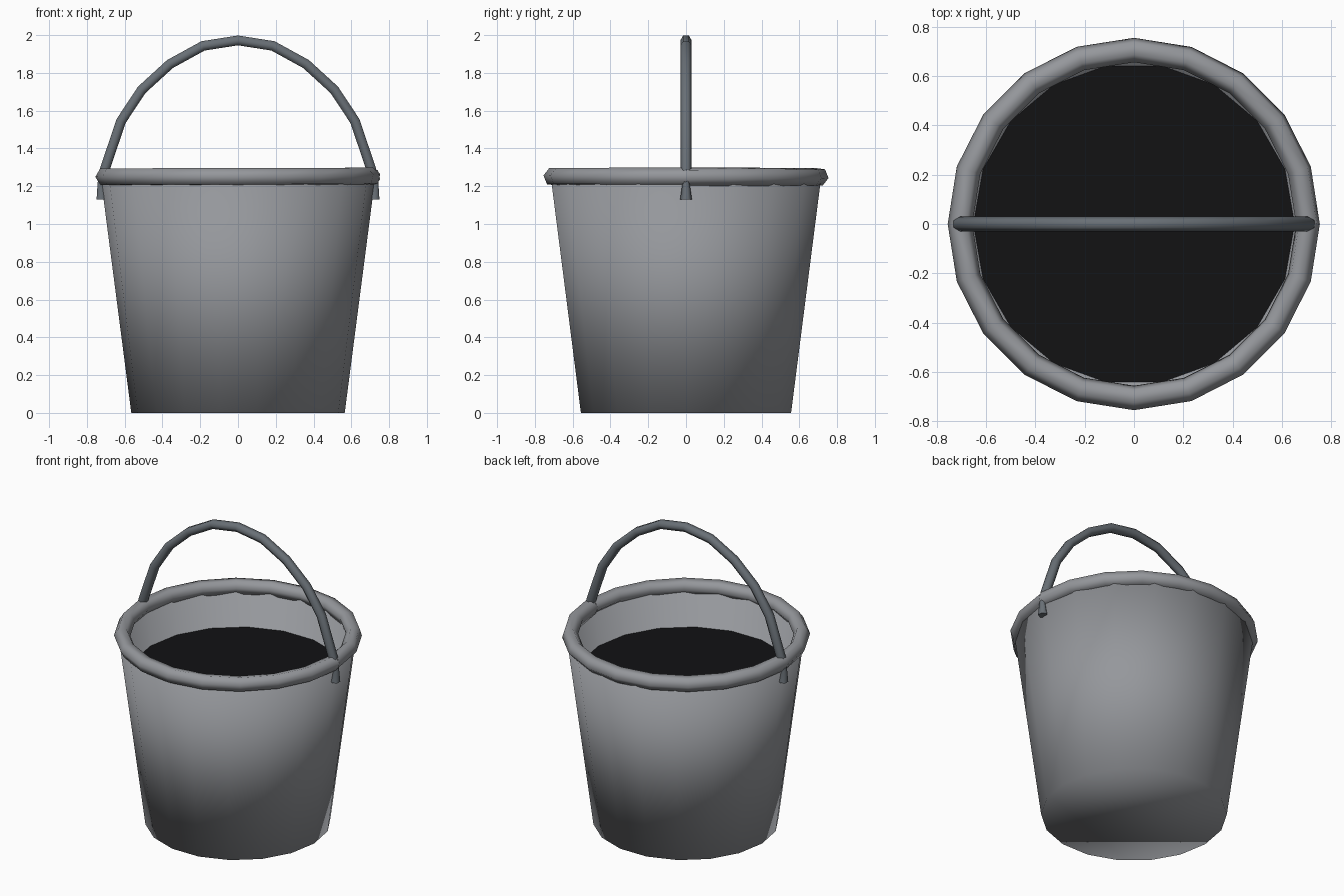
import bpy, bmesh
from math import sin, cos, pi, radians
from mathutils import Vector

if "Cube" in bpy.data.objects:
    bpy.data.objects.remove(bpy.data.objects["Cube"])


def material(name, rgb):
    m = bpy.data.materials.new(name)
    m.diffuse_color = (*rgb, 1)
    m.use_nodes = True
    m.node_tree.nodes["Principled BSDF"].inputs["Base Color"].default_value = m.diffuse_color
    return m


metal = material("bucket_grey", (0.30, 0.31, 0.33))
dark_metal = material("handle_grey", (0.14, 0.16, 0.18))
black = material("dark_liquid", (0.006, 0.006, 0.007))


def finish(name, bm, mat, smooth_angle=None):
    bmesh.ops.recalc_face_normals(bm, faces=bm.faces)
    mesh = bpy.data.meshes.new(name)
    bm.to_mesh(mesh)
    bm.free()
    mesh.materials.append(mat)
    ob = bpy.data.objects.new(name, mesh)
    bpy.context.collection.objects.link(ob)
    for p in mesh.polygons:
        p.use_smooth = True
    if smooth_angle:
        bpy.ops.object.select_all(action='DESELECT')
        ob.select_set(True)
        bpy.context.view_layer.objects.active = ob
        bpy.ops.object.shade_smooth_by_angle(angle=radians(smooth_angle))
    return ob


def loft(bm, rings):
    """Skin a list of equal rings of points and cap both ends."""
    vs = [[bm.verts.new(p) for p in r] for r in rings]
    n = len(vs[0])
    for a, b in zip(vs, vs[1:]):
        for i in range(n):
            j = (i + 1) % n
            bm.faces.new((a[i], a[j], b[j], b[i]))
    bm.faces.new(vs[0])
    bm.faces.new(vs[-1])


def circle(r, z, n=18):
    return [(r * cos(2 * pi * i / n), r * sin(2 * pi * i / n), z) for i in range(n)]


# Tapered bucket wall with inside and floor
bm = bmesh.new()
loft(bm, [circle(0.565, 0), circle(0.727, 1.25), circle(0.68, 1.25), circle(0.54, 0.04)])
finish("bucket_body", bm, metal)

# Liquid surface
bm = bmesh.new()
bm.faces.new([bm.verts.new(p) for p in circle(0.652, 1.0)])
finish("liquid_surface", bm, black)

# Rolled rim: hexagonal tube, slightly twisted, with a seam at +x
bm = bmesh.new()
rings = []
for i in range(21):
    a = 2 * pi * i / 20
    twist = radians(-16 + 32 * i / 20)
    ring = []
    for k in range(6):
        t = twist + k * pi / 3
        r = 0.705 + 0.05 * cos(t)
        ring.append((r * cos(a), r * sin(a), 1.25 + 0.05 * sin(t)))
    rings.append(ring)
loft(bm, rings)
finish("rolled_rim", bm, metal, 65)

# Arched handle with flared ends hooked over the rim: (x, z, tube radius)
half = [(0.722, 1.13, 0.031), (0.727, 1.215, 0.019), (0.705, 1.29, 0.03),
        (0.619, 1.545, 0.03), (0.51, 1.71, 0.03), (0.36, 1.847, 0.03),
        (0.185, 1.943, 0.03)]
path = half + [(0, 1.972, 0.03)] + [(-x, z, r) for x, z, r in reversed(half)]
bm = bmesh.new()
rings = []
for i, (x, z, r) in enumerate(path):
    p, q = path[max(i - 1, 0)], path[min(i + 1, len(path) - 1)]
    d = Vector((q[0] - p[0], 0, q[1] - p[1])).normalized()
    if i in (0, len(path) - 1):
        d = Vector((0, 0, 1 if i == 0 else -1))
    out = Vector((d.z, 0, -d.x))
    rings.append([Vector((x, 0, z)) + out * r * sin(k * pi / 3)
                  + Vector((0, r * cos(k * pi / 3), 0)) for k in range(6)])
loft(bm, rings)
finish("carry_handle", bm, dark_metal, 65)
